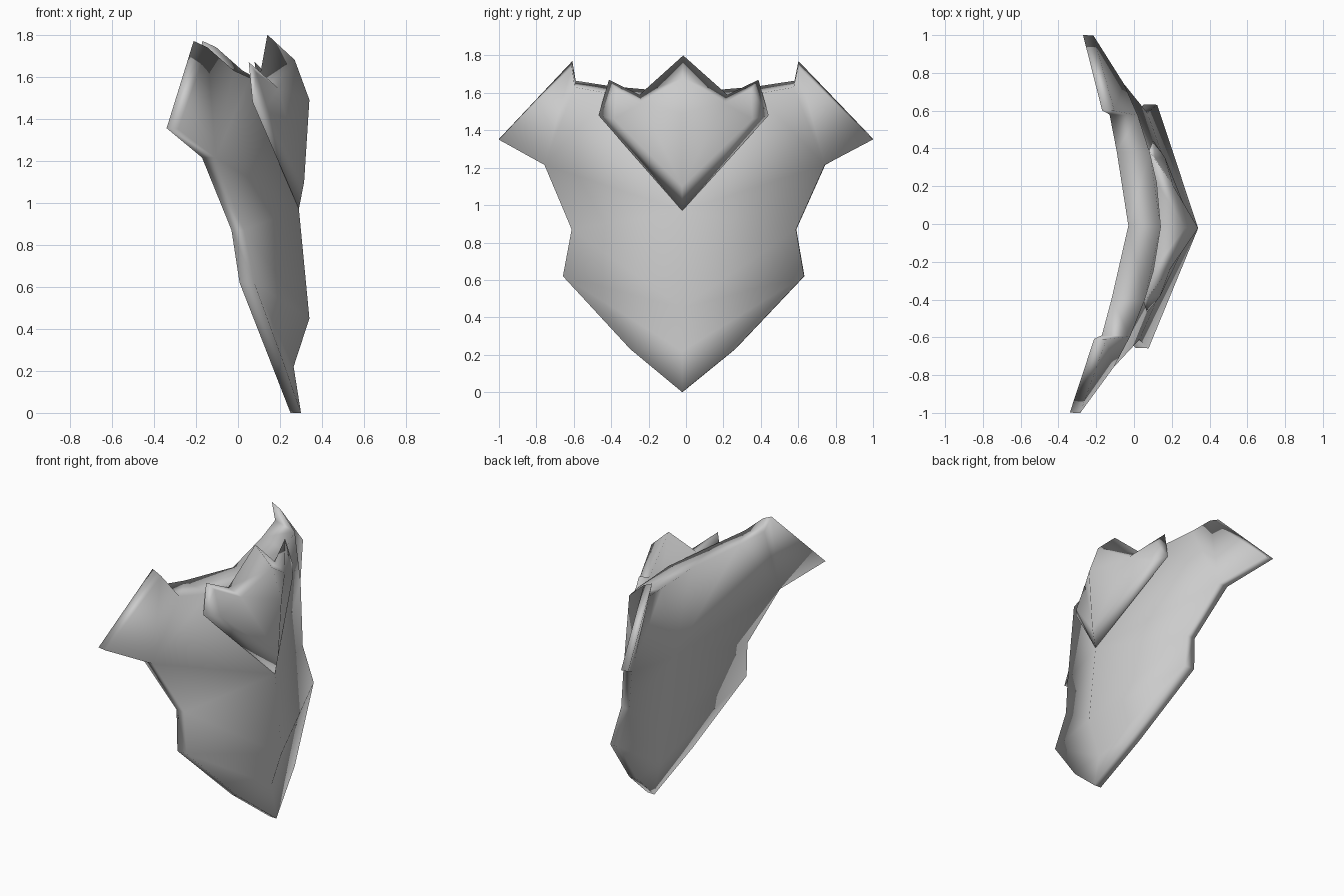
import bpy, bmesh, math

if "Cube" in bpy.data.objects:
    bpy.data.objects.remove(bpy.data.objects["Cube"])

steel = bpy.data.materials.new("grey_steel")
steel.diffuse_color = (0.6, 0.6, 0.6, 1)
steel.use_nodes = True
steel.node_tree.nodes["Principled BSDF"].inputs["Base Color"].default_value = steel.diffuse_color


def half_shell(name, points, faces, smooth_deg):
    """Build the +y half from named points, mirror it across y and smooth it."""
    bm = bmesh.new()
    v = {k: bm.verts.new(p) for k, p in points.items()}
    for f in faces:
        bm.faces.new([v[k] for k in f.split()])
    # mirror to the -y side and weld the centre line
    geom = bm.verts[:] + bm.edges[:] + bm.faces[:]
    bmesh.ops.mirror(bm, geom=geom, axis='Y', merge_dist=0.0005)
    bmesh.ops.remove_doubles(bm, verts=bm.verts[:], dist=0.0005)
    bmesh.ops.recalc_face_normals(bm, faces=bm.faces[:])
    me = bpy.data.meshes.new(name)
    bm.to_mesh(me)
    bm.free()
    ob = bpy.data.objects.new(name, me)
    bpy.context.collection.objects.link(ob)
    me.materials.append(steel)
    # the whole piece is turned very slightly about z
    ob.rotation_euler.z = -0.035
    ob.location.y = -0.01
    bpy.ops.object.select_all(action='DESELECT')
    ob.select_set(True)
    bpy.context.view_layer.objects.active = ob
    bpy.ops.object.shade_smooth_by_angle(angle=math.radians(smooth_deg))
    return ob


# Breastplate: centre ridge (z, front x, back x)
ridge = [(0.0, 0.30, 0.25), (0.22, 0.265, 0.205), (0.45, 0.34, 0.175),
         (0.97, 0.29, 0.10), (1.57, 0.14, -0.03)]
# outline from the lower tip, round the shoulder, to the neckline
# (y, front z, back z, front x, back x)
edge = [(0.28, 0.23, 0.23, 0.23, 0.17), (0.645, 0.62, 0.62, 0.10, 0.03),
        (0.60, 0.87, 0.87, 0.05, -0.01), (0.75, 1.215, 1.215, -0.08, -0.145),
        (1.0, 1.35, 1.355, -0.25, -0.305), (0.605, 1.74, 1.77, -0.125, -0.19),
        (0.585, 1.63, 1.665, 0.0, -0.15), (0.39, 1.595, 1.635, 0.07, -0.105)]
pts = {}
for i, (z, xf, xb) in enumerate(ridge):
    pts[f"fc{i}"] = (xf, 0, z)
    pts[f"bc{i}"] = (xb, 0, z + (0.03 if i == 4 else 0))
for i, (y, zf, zb, xf, xb) in enumerate(edge, 1):
    pts[f"fe{i}"] = (xf, y, zf)
    pts[f"be{i}"] = (xb, y, zb)

panels = ["c0 e1 c1", "c1 e1 e2 c2", "c2 e2 e3 c3", "c3 e3 e4",
          "c3 e4 e8 c4", "e4 e7 e8", "e4 e5 e6 e7"]
faces = [" ".join(side + k for k in p.split()) for side in "fb" for p in panels]
# rim walls joining front and back
loop = ["c0"] + [f"e{i}" for i in range(1, 9)] + ["c4"]
for a, b in zip(loop, loop[1:]):
    faces.append(f"f{a} f{b} b{b} b{a}")
half_shell("breastplate", pts, faces, 150)

# Crown-shaped collar badge: outer rim r, raised face i
badge = {
    "r0": (0.29, 0, 0.97), "r1": (0.085, 0.455, 1.48),
    "r2": (0.065, 0.40, 1.67), "r3": (0.11, 0.235, 1.59),
    "r4": (0.14, 0, 1.80),
    "i0": (0.315, 0, 1.10), "i1": (0.15, 0.37, 1.46),
    "i2": (0.10, 0.36, 1.62), "i3": (0.20, 0.22, 1.545),
    "i4": (0.27, 0, 1.68), "ic": (0.34, 0, 1.49),
}
badge_faces = ["r0 r1 i1 i0", "r1 r2 i2 i1", "r2 r3 i3 i2", "r3 r4 i4 i3",
               "i1 i2 i3", "i0 i1 i3 ic", "ic i3 i4",
               "r1 r2 r3", "r0 r1 r3 r4"]
half_shell("collar_badge", badge, badge_faces, 150)
